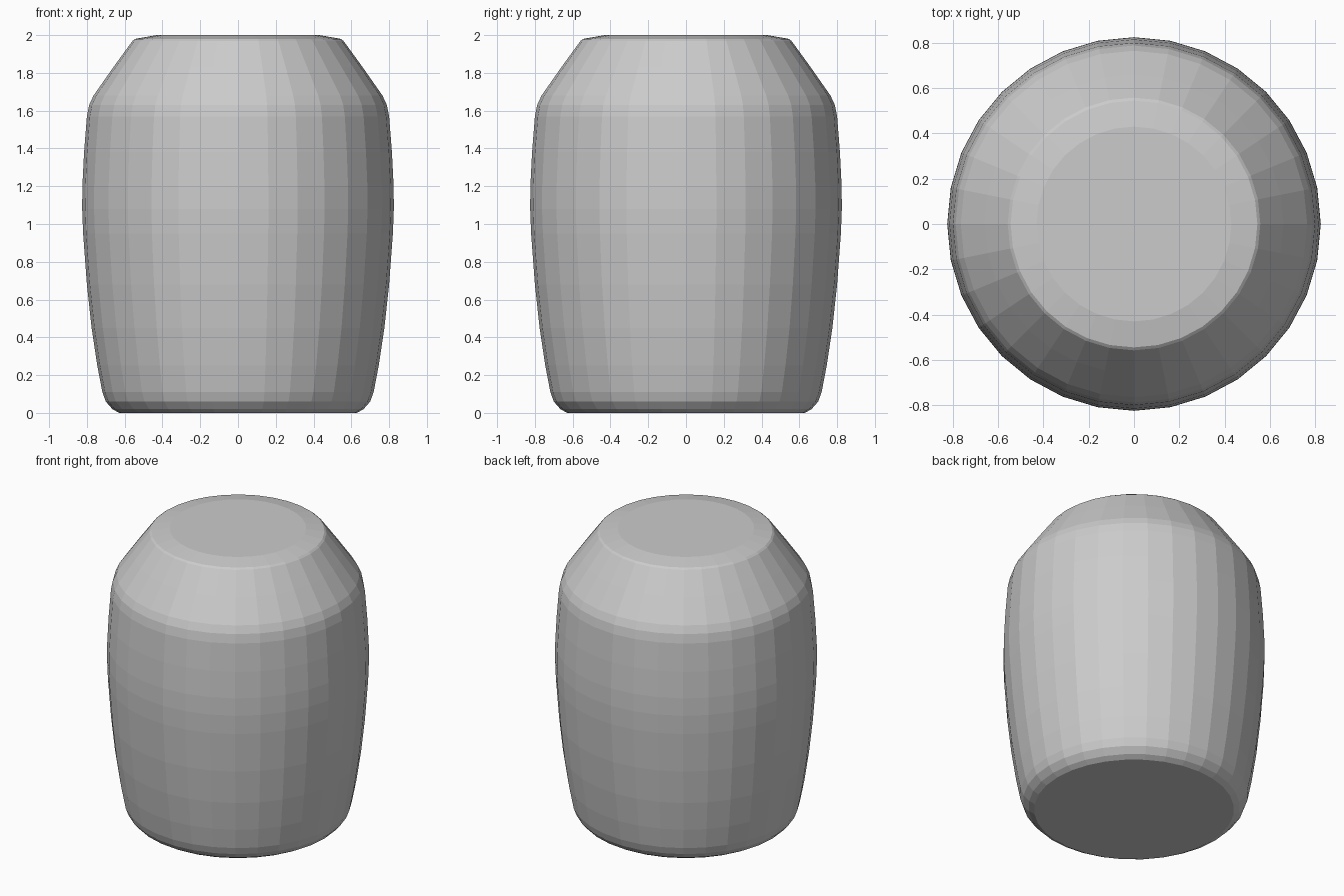
import bpy, bmesh, math

if "Cube" in bpy.data.objects:
    bpy.data.objects.remove(bpy.data.objects["Cube"])

SIDES = 32

# Outline of the jar: (radius, height) from base to top
PROFILE = [(0.63, 0.0), (0.665, 0.02), (0.70, 0.06), (0.718, 0.11),
           (0.745, 0.25), (0.775, 0.45), (0.80, 0.68), (0.82, 0.95),
           (0.825, 1.08), (0.824, 1.2), (0.815, 1.38), (0.80, 1.57),
           (0.788, 1.63), (0.765, 1.68), (0.66, 1.83), (0.558, 1.97),
           (0.545, 1.98), (0.43, 2.0)]


def lathe(name, profile, sides):
    """Revolve a profile around z and close both ends with flat caps."""
    bm = bmesh.new()
    rings = []
    for r, z in profile:
        rings.append([bm.verts.new((r * math.cos(2 * math.pi * i / sides),
                                    r * math.sin(2 * math.pi * i / sides), z))
                      for i in range(sides)])
    for low, high in zip(rings, rings[1:]):
        for i in range(sides):
            j = (i + 1) % sides
            bm.faces.new((low[i], low[j], high[j], high[i]))
    bm.faces.new(rings[0][::-1])
    bm.faces.new(rings[-1])
    mesh = bpy.data.meshes.new(name)
    bm.to_mesh(mesh)
    bm.free()
    obj = bpy.data.objects.new(name, mesh)
    bpy.context.collection.objects.link(obj)
    return obj


# Jar body with rounded base, bulging wall, sloped shoulder and flat top
lathe("jar_body", PROFILE, SIDES)
